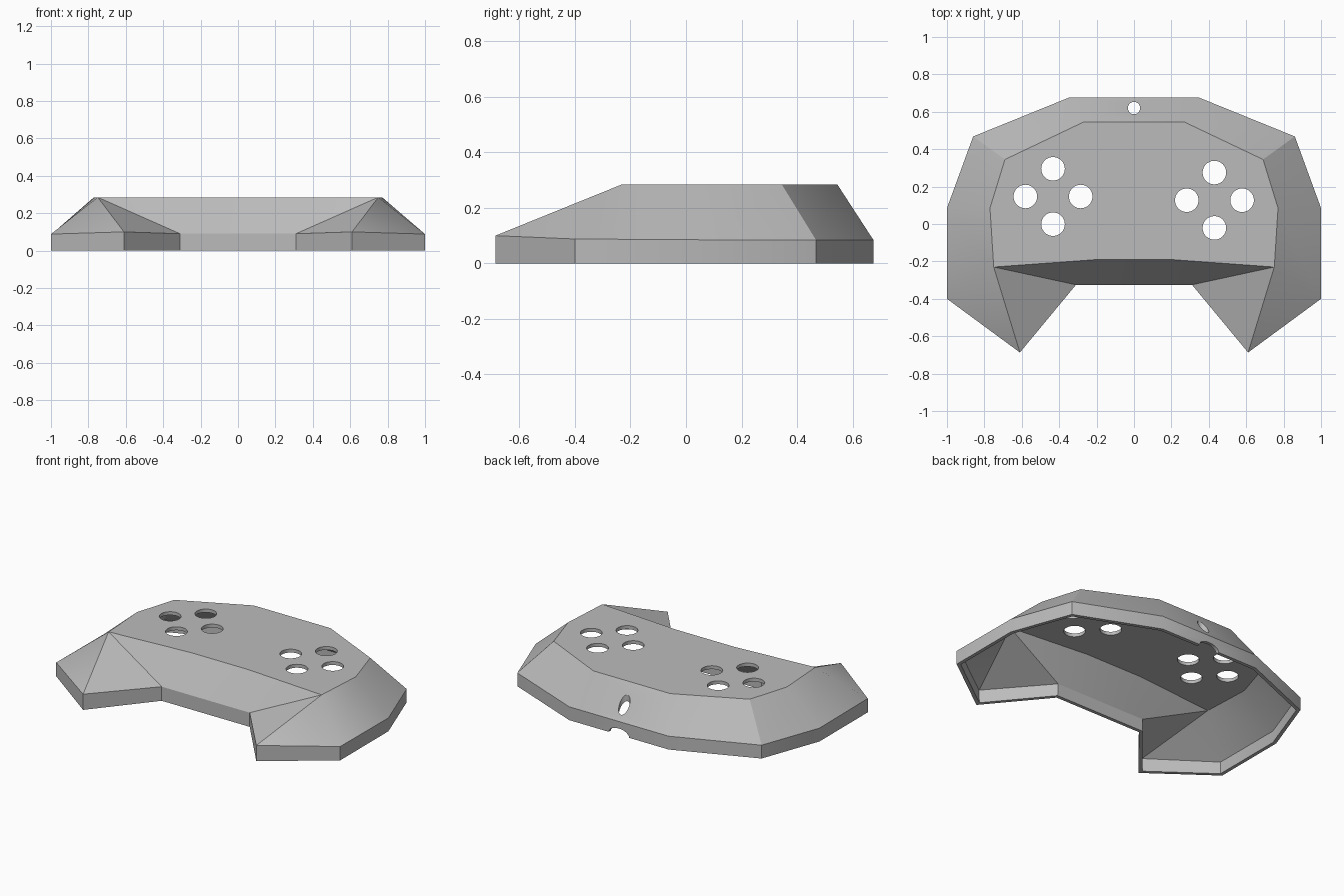
import bpy, bmesh, math
from mathutils import Matrix, Vector

cube = bpy.data.objects.get("Cube")
if cube:
    bpy.data.objects.remove(cube)

grey = bpy.data.materials.new("shell_grey")
grey.use_nodes = True
COLOUR = (0.5, 0.5, 0.5, 1)
grey.diffuse_color = COLOUR
grey.node_tree.nodes["Principled BSDF"].inputs["Base Color"].default_value = COLOUR


def add_object(name, bm):
    mesh = bpy.data.meshes.new(name)
    bm.to_mesh(mesh)
    bm.free()
    mesh.materials.append(grey)
    ob = bpy.data.objects.new(name, mesh)
    bpy.context.collection.objects.link(ob)
    return ob


def mirrored(points):
    return points + [(-x, y, z) for x, y, z in reversed(points)]


# Faceted shell: outline rim at wall height and crest around the flat top
TOP = 0.285
rim = mirrored([(0.31, -0.325, 0.09), (0.61, -0.687, 0.1), (1.0, -0.4, 0.088),
                (1.0, 0.085, 0.085), (0.86, 0.468, 0.085), (0.35, 0.675, 0.085)])
crest = mirrored([(0.2, -0.19, TOP), (0.75, -0.23, TOP), (0.77, 0.085, TOP),
                  (0.69, 0.345, TOP), (0.27, 0.545, TOP)])

bm = bmesh.new()
base = [bm.verts.new((x, y, 0)) for x, y, z in rim]
r = [bm.verts.new(p) for p in rim]
c = [bm.verts.new(p) for p in crest]
n = len(rim)
for i in range(n):
    j = (i + 1) % n
    bm.faces.new((base[i], base[j], r[j], r[i]))
bm.faces.new(c)
bm.faces.new((r[5], r[6], c[5], c[4]))
bm.faces.new((r[-1], r[0], c[0], c[-1]))

# Sloping facets of one side, repeated on the other
for rim_ids, crest_ids in [((0,), (1, 0)), ((0, 1), (1,)), ((1, 2), (1,)),
                           ((2, 3), (2, 1)), ((3, 4), (3, 2)), ((4, 5), (4, 3))]:
    bm.faces.new([r[i] for i in rim_ids] + [c[i] for i in crest_ids])
    other = [r[-1 - i] for i in rim_ids] + [c[-1 - i] for i in crest_ids]
    bm.faces.new(other[::-1])

# Soft rounding along the outward edges
convex = [e for e in bm.edges if len(e.link_faces) == 2
          and e.calc_face_angle_signed() > 0.15]
bmesh.ops.bevel(bm, geom=convex, offset=0.028, segments=3, profile=0.5,
                affect='EDGES', clamp_overlap=True)
for v in bm.verts:
    if v.co.z < 0.001:
        v.co.z = 0
shell = add_object("controller_shell", bm)

# Cutters: button holes, rear vertical hole and cable notch
bm = bmesh.new()


def drill(x, y, z, radius, depth, sides=40, extra=Matrix()):
    place = Matrix.Translation(Vector((x, y, z))) @ extra
    bmesh.ops.create_cone(bm, cap_ends=True, segments=sides, radius1=radius,
                          radius2=radius, depth=depth, matrix=place)


for cx, cy in [(-0.433, 0.147), (0.43, 0.127)]:
    for dx, dy in [(0, 1), (0, -1), (1, 0), (-1, 0)]:
        drill(cx + dx * 0.148, cy + dy * 0.148, 0.28, 0.063, 0.14)
drill(0, 0.62, 0.23, 0.033, 0.3)
drill(0, 0.66, 0, 0.04, 0.12, 24,
      Matrix.Diagonal((1.8, 1, 1, 1)) @ Matrix.Rotation(math.pi / 2, 4, 'X'))
cutter = add_object("hole_cutter", bm)
cutter.hide_render = True

# Hollow wall, then holes
wall = shell.modifiers.new("wall", 'SOLIDIFY')
wall.thickness = 0.022
wall.offset = -1
wall.use_even_offset = True
holes = shell.modifiers.new("holes", 'BOOLEAN')
holes.operation = 'DIFFERENCE'
holes.solver = 'EXACT'
holes.object = cutter

bpy.ops.object.select_all(action='DESELECT')
bpy.context.view_layer.objects.active = shell
shell.select_set(True)
for name in ("wall", "holes"):
    bpy.ops.object.modifier_apply(modifier=name)
bpy.data.objects.remove(cutter)
bpy.ops.object.shade_smooth_by_angle(angle=math.radians(30))
